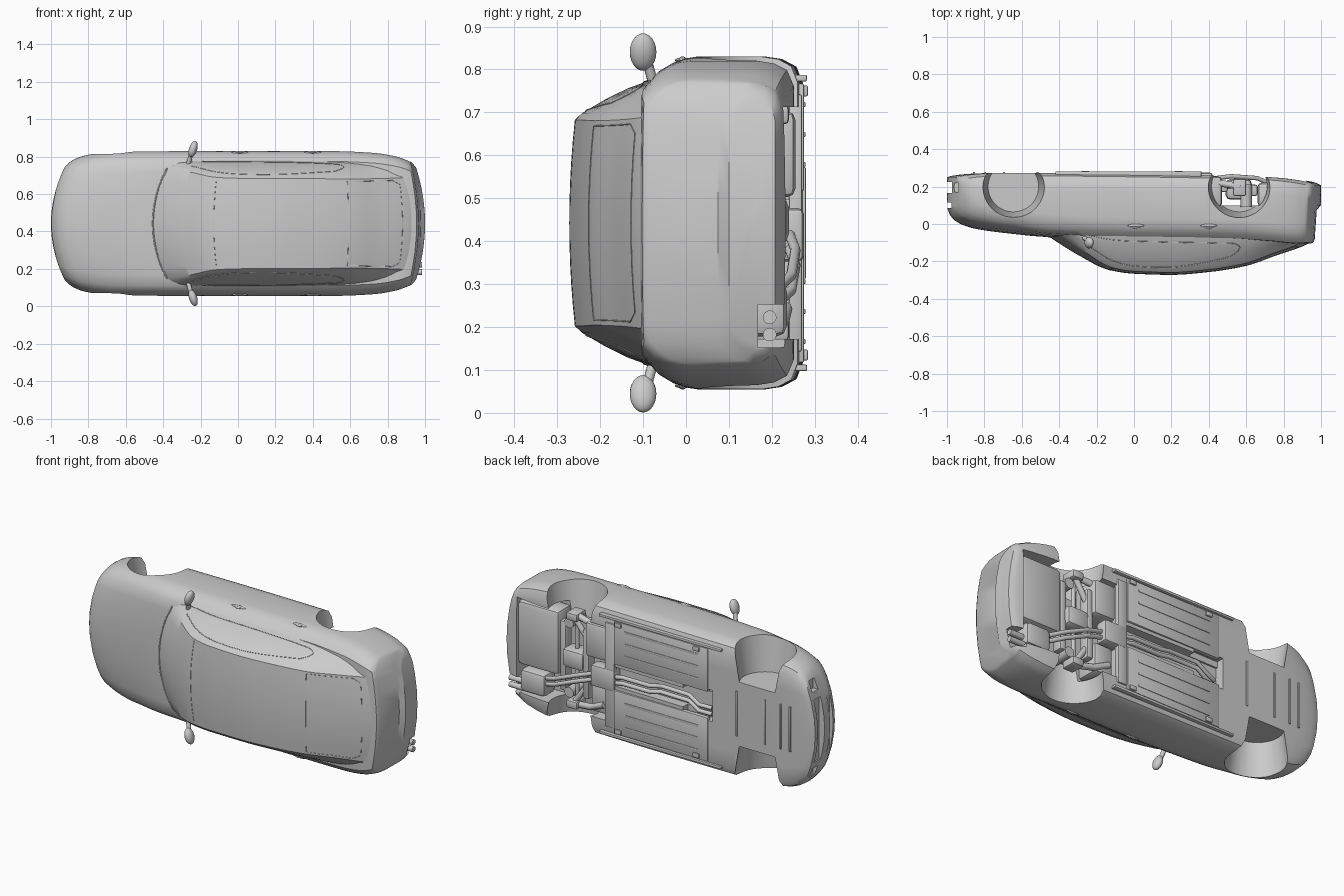
import bpy, bmesh, math
from mathutils import Vector, Matrix

if "Cube" in bpy.data.objects:
    bpy.data.objects.remove(bpy.data.objects["Cube"])

ZC = 0.4425


def P(x, w, h):
    """Car space (length, sideways, up) to the scene: the car lies on its side."""
    return Vector((x, -h, w + ZC))


def finish(name, bm, smooth=True, angle=35):
    bmesh.ops.recalc_face_normals(bm, faces=bm.faces)
    me = bpy.data.meshes.new(name)
    bm.to_mesh(me)
    bm.free()
    ob = bpy.data.objects.new(name, me)
    bpy.context.collection.objects.link(ob)
    if smooth:
        smooth_ob(ob, angle)
    return ob


def smooth_ob(ob, angle=35):
    bpy.ops.object.select_all(action='DESELECT')
    ob.select_set(True)
    bpy.context.view_layer.objects.active = ob
    bpy.ops.object.shade_smooth_by_angle(angle=math.radians(angle))


def loft(name, rings):
    bm = bmesh.new()
    vs = [[bm.verts.new(p) for p in r] for r in rings]
    n = len(rings[0])
    for a, b in zip(vs, vs[1:]):
        for i in range(n):
            j = (i + 1) % n
            bm.faces.new((a[i], a[j], b[j], b[i]))
    bm.faces.new(vs[0])
    bm.faces.new(vs[-1])
    return finish(name, bm)


def box(name, x, w, h, bevel=0.0, seg=2):
    bm = bmesh.new()
    bmesh.ops.create_cube(bm, size=1)
    c = P(sum(x) / 2, sum(w) / 2, sum(h) / 2)
    for v in bm.verts:
        v.co = Vector((v.co.x * (x[1] - x[0]), v.co.y * (h[1] - h[0]), v.co.z * (w[1] - w[0]))) + c
    if bevel:
        bmesh.ops.bevel(bm, geom=bm.edges[:], offset=bevel, segments=seg, profile=0.5, affect='EDGES')
    return finish(name, bm, bool(bevel))


def ball(name, c, size, tilt=0):
    bm = bmesh.new()
    bmesh.ops.create_uvsphere(bm, u_segments=20, v_segments=12, radius=1)
    m = Matrix.Translation(P(*c)) @ Matrix.Rotation(tilt, 4, 'Y') @ Matrix.Diagonal((size[0], size[2], size[1], 1))
    bmesh.ops.transform(bm, matrix=m, verts=bm.verts)
    return finish(name, bm)


def tube(name, pts, r, cyclic=False, res=3):
    cu = bpy.data.curves.new(name, 'CURVE')
    cu.dimensions = '3D'
    cu.bevel_depth = r
    cu.bevel_resolution = res
    cu.use_fill_caps = True
    sp = cu.splines.new('POLY')
    sp.points.add(len(pts) - 1)
    for q, p in zip(sp.points, pts):
        q.co = (*p, 1)
    sp.use_cyclic_u = cyclic
    ob = bpy.data.objects.new(name, cu)
    bpy.context.collection.objects.link(ob)
    return ob


def sample(K, x):
    """Smooth monotone interpolation of a key table by its first column."""
    n = len(K)
    i = max(0, min(n - 2, sum(k[0] <= x for k in K) - 1))
    d = K[i + 1][0] - K[i][0]
    t = (x - K[i][0]) / d

    def sec(j, c):
        return (K[j + 1][c] - K[j][c]) / (K[j + 1][0] - K[j][0])

    def slope(j, c):
        if j == 0 or j == n - 1:
            return sec(min(j, n - 2), c)
        a, b = sec(j - 1, c), sec(j, c)
        return 0 if a * b <= 0 else 2 * a * b / (a + b)
    return [(2*t**3 - 3*t*t + 1) * K[i][c] + (t**3 - 2*t*t + t) * d * slope(i, c)
            + (3*t*t - 2*t**3) * K[i+1][c] + (t**3 - t*t) * d * slope(i + 1, c) for c in range(1, len(K[0]))]


def stations(K, n):
    a, b = K[0][0], K[-1][0]
    s = {k[0] for k in K}
    s |= {x for x in (a + (b - a) * i / n for i in range(n)) if min(abs(x - k) for k in s) > 0.006}
    return sorted(s)


# Lower body: x, half width, underside, top centre, crown, plan bow
BODY = [(-1.0, .30, -.25, -.09, 0, .12), (-.985, .325, -.255, -.05, .01, .115), (-.96, .345, -.26, -.02, .02, .11),
        (-.92, .36, -.265, .003, .025, .1), (-.85, .372, -.27, .025, .03, .08), (-.7, .384, -.274, .047, .03, .04),
        (-.45, .386, -.272, .07, .02, 0), (0, .388, -.267, .08, .01, 0), (.5, .387, -.258, .085, .01, 0),
        (.75, .378, -.25, .10, .01, -.03), (.9, .355, -.235, .108, .005, -.05), (.955, .335, -.225, .102, .004, -.06),
        (.966, .33, -.222, .085, .003, -.06), (.977, .325, -.218, -.075, 0, -.065), (1.0, .30, -.207, -.10, 0, -.08)]


def body_ring(X, k=1.0):
    W, hb, hc, cr, b = sample(BODY, X)
    he = hc - cr
    s = min(1, (he - hb) / .19)
    half = [(0, hb), (.3*W, hb), (.6*W, hb), (W - .06, hb), (W - .022, hb + .015*s), (W - .006, hb + .045*s),
            (W, hb + .085*s), (W, he - .1*s), (W - .004, he - .075*s), (W - .012, he - .05*s), (W - .027, he - .025*s),
            (W - .055, he), (.7*W, he + .45*cr), (.45*W, he + .8*cr), (.2*W, he + .97*cr), (0, hc)]
    ring = half + [(-w, h) for w, h in half[-2:0:-1]]
    m = (hb + hc) / 2
    return [P(X + b * (w*k / .387)**2, w*k, m + (h - m)*k) for w, h in ring]


caps = [.02, .25, .5, .75, .93]
body = loft('car_body', [body_ring(-1, k) for k in caps] + [body_ring(x) for x in stations(BODY, 60)]
            + [body_ring(1, k) for k in caps[::-1]])

# Cutters for wheel wells, tunnel, rear bay, intakes and exhaust notch
cutters = []
for x in (-.645, .563):
    for s in (1, -1):
        bm = bmesh.new()
        bmesh.ops.create_cone(bm, cap_ends=True, segments=64, radius1=.135, radius2=.172, depth=.24)
        m = Matrix.Translation(P(x, s * .305, -.2)) @ Matrix.Rotation(0 if s > 0 else math.pi, 4, 'X')
        bmesh.ops.transform(bm, matrix=m, verts=bm.verts)
        cutters.append(finish('well_cutter', bm))
cutters += [box('bay_cutter', (.32, .92), (-.27, .27), (-.4, -.1)),
            box('tunnel_cutter', (-.36, .33), (-.055, .055), (-.4, -.215)),
            box('gearbox_cutter', (-.36, -.17), (-.09, .09), (-.4, -.225)),
            box('exhaust_notch', (.9, 1.1), (-.29, -.19), (-.4, -.168)),
            box('upper_intake', (-1.1, -.975), (-.17, .17), (-.115, -.085)),
            box('lower_intake', (-1.1, -.965), (-.18, .18), (-.225, -.165))]
cutters += [box('fog_intake', (-1.1, -.93), (min(s*.22, s*.28), max(s*.22, s*.28)), (-.22, -.17)) for s in (1, -1)]
for c in cutters:
    md = body.modifiers.new('cut', 'BOOLEAN')
    md.object = c
    md.operation = 'DIFFERENCE'
    md.solver = 'EXACT'
    bpy.ops.object.select_all(action='DESELECT')
    bpy.context.view_layer.objects.active = body
    bpy.ops.object.modifier_apply(modifier=md.name)
    bpy.data.objects.remove(c)
smooth_ob(body)

# Cabin: x, top height, roof half width, base half width, plan bow
CAB = [(-.475, .055, .30, .315, .085), (-.3, .165, .275, .335, .055), (-.13, .247, .247, .345, .025),
       (0, .266, .242, .347, 0), (.2, .272, .24, .347, 0), (.4, .257, .24, .345, 0), (.6, .224, .238, .34, -.01),
       (.75, .172, .24, .335, -.02), (.9, .12, .245, .325, -.03), (.95, .095, .25, .32, -.03)]


def cab_pt(X, w, h, b):
    return P(X + b * (w / .31)**2, w, h)


def cab_side(X, f, s=1, out=0.0):
    H, wt, wb, b = sample(CAB, X)
    top = H - .03
    w = wb + (wt + .016 - wb) * f + .012 * math.sin(f * math.pi) + out
    return cab_pt(X, s * w, .03 + (top - .03) * f, b)


def cab_top(X, u, out=0.0):
    H, wt, wb, b = sample(CAB, X)
    return cab_pt(X, u * wt, H - .013 * u * u + out, b)


def cab_ring(X):
    right = [cab_side(X, f) for f in (0, .25, .5, .75, 1)]
    left = [cab_side(X, f, -1) for f in (1, .75, .5, .25, 0)]
    return right + [cab_top(X, u / 5) for u in range(5, -6, -1)] + left


loft('cabin', [cab_ring(x) for x in stations(CAB, 44)])

# Glass seams on the cabin
us = [i / 10 for i in range(-10, 11)]
tube('windscreen_base_seal', [cab_top(-.455, u, .002) for u in us], .004)
tube('windscreen_top_seam', [cab_top(-.13, u * .95) for u in us], .0015)
xs = [.59 + i * .028 for i in range(11)]
tube('rear_glass_seam', [cab_top(.59, u * .95) for u in us] + [cab_top(x, .95) for x in xs[1:-1]]
     + [cab_top(.88, u * .85) for u in us[::-1]] + [cab_top(x, -.95) for x in xs[-2:0:-1]], .0015, True)
for s in (1, -1):
    n = 30
    low = [cab_side(-.34 + .88 * i / n, .3 + .12 * (i / n)**4, s) for i in range(n + 1)]
    tip = [cab_side(.57, .5, s), cab_side(.575, .58, s), cab_side(.56, .68, s)]
    high = [cab_side(.52 - .82 * i / n, .8 + .16 * math.sin(math.pi * i / n), s) for i in range(n + 1)]
    tube('side_glass_seam', low + tip + high, .0018, True)

# Mirrors and door handles
for s in (1, -1):
    ball('mirror_housing', (-.24, s * .398, .1), (.022, .045, .031), s * .3)
    tube('mirror_stalk', [P(-.265, s * .32, .075), P(-.25, s * .375, .09)], .012)
    for x in (.01, .40):
        ball('door_handle', (x, s * .379, .008), (.045, .009, .009))
        ball('handle_recess', (x, s * .379, .008), (.025, .006, .018))

# Underbody: floor panels, ribs, sills and front tray slots
for s in (1, -1):
    def span(a, b):
        return (min(s*a, s*b), max(s*a, s*b))
    box('floor_panel', (-.33, .27), span(.075, .325), (-.275, -.25), .004)
    box('sill_rail', (-.42, .36), span(.33, .345), (-.282, -.25), .003)
    for w in (.13, .2, .27):
        box('floor_rib', (-.27, .2), span(w, w + .012), (-.278, -.27), .002)
    for x in (-.28, .22):
        box('jack_pad', (x, x + .04), span(.295, .32), (-.284, -.27), .003)
    # Rear suspension arms
    tube('control_arm', [P(.46, s * .1, -.2), P(.56, s * .24, -.21)], .016)
    tube('trailing_arm', [P(.36, s * .2, -.23), P(.45, s * .24, -.22), P(.57, s * .26, -.2)], .018)
    tube('drive_shaft', [P(.56, s * .04, -.19), P(.56, s * .27, -.19)], .011)
    tube('spring', [P(.6, s * .2, -.21), P(.6, s * .2, -.09)], .03)
    box('knuckle', (.53, .6), span(.23, .275), (-.24, -.15), .01)
box('floor_end_beam', (.27, .33), (-.3, .3), (-.27, -.24), .005)
for i, x in enumerate((-.52, -.7, -.8, -.86)):
    box('tray_slot', (x, x + .01), (-.13, .13), (-.279, -.265), .002)

# Rear bay: tank, subframe, differential, spare pan
box('fuel_tank', (.33, .47), (.06, .26), (-.255, -.09), .02)
box('bay_shield', (.33, .45), (-.26, -.09), (-.23, -.09), .02)
box('subframe_front', (.46, .5), (-.2, .2), (-.23, -.17), .01)
box('subframe_rear', (.62, .66), (-.2, .2), (-.21, -.15), .01)
box('differential', (.49, .63), (-.05, .06), (-.24, -.13), .025)
box('spare_wheel_pan', (.66, .925), (-.12, .25), (-.222, -.09), .025)

# Exhaust: twin pipes, centre box, muffler, tips
for d in (-.017, .017):
    tube('exhaust_pipe', [P(-.33, -.05 + d, -.235), P(-.26, -.04 + d, -.255), P(-.2, d, -.255), P(-.02, d, -.25),
                          P(.05, -.015 + d, -.255), P(.22, -.015 + d, -.255), P(.3, -.03 + d, -.25)], .012)
    tube('tail_pipe', [P(.4, -.04 + d, -.24), P(.52, -.08 + d, -.255), P(.66, -.14 + d, -.245), P(.78, -.19 + d, -.19)], .012)
box('centre_silencer', (.27, .42), (-.09, .035), (-.275, -.2), .015)
box('rear_muffler', (.74, .9), (-.265, -.135), (-.235, -.12), .025)
for w in (-.26, -.22):
    tube('exhaust_tip', [P(.86, w, -.195), P(.985, w, -.195)], .016, res=5)
